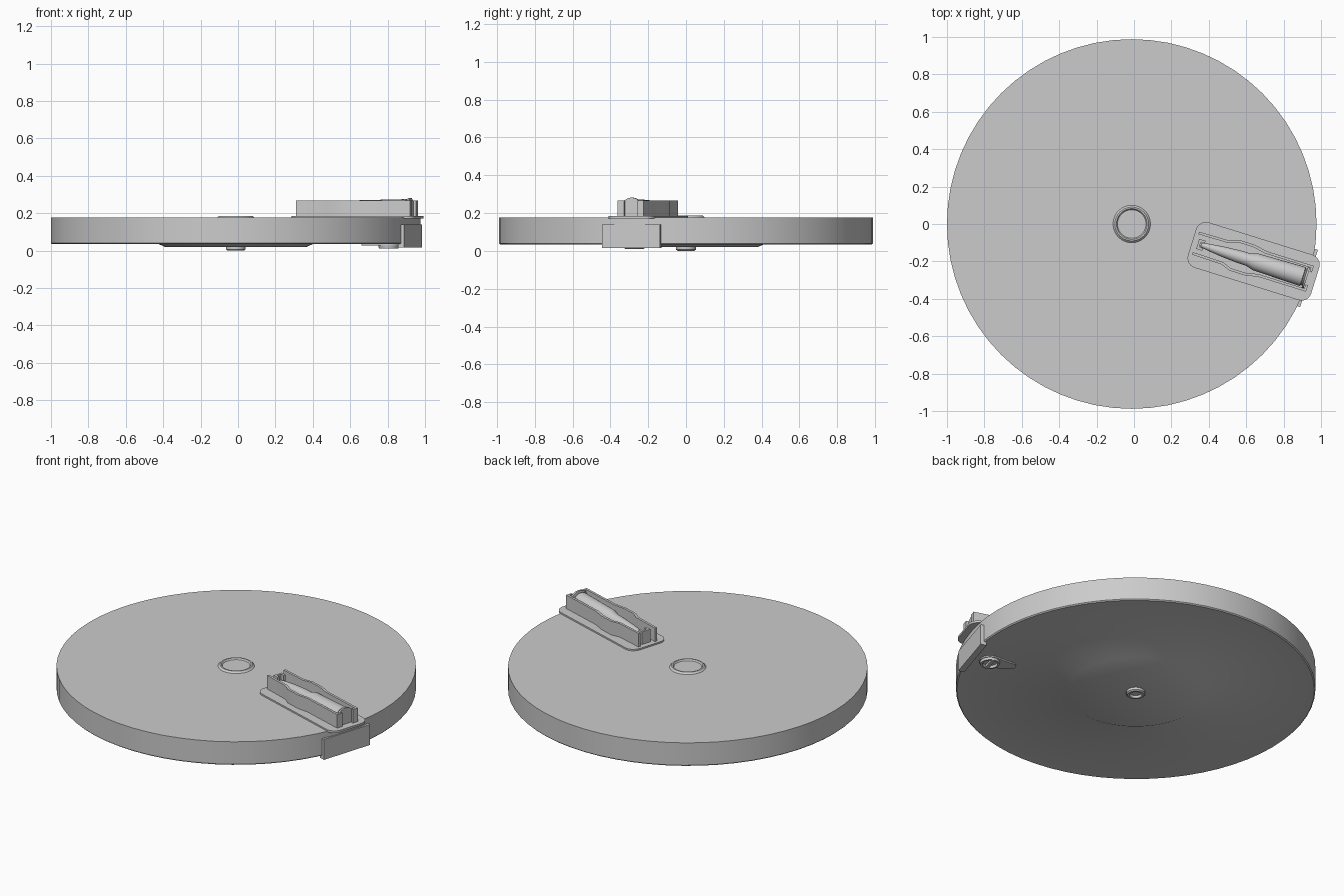
import bpy, bmesh, math
from mathutils import Matrix

if "Cube" in bpy.data.objects:
    bpy.data.objects.remove(bpy.data.objects["Cube"])

TILT = Matrix.Rotation(math.radians(-17.3), 4, 'Z')   # radial frame of the feed parts
DISC = Matrix.Translation((-0.012, 0, 0))


def finish(name, bm, matrix, smooth=True):
    bmesh.ops.remove_doubles(bm, verts=bm.verts, dist=1e-5)
    bmesh.ops.recalc_face_normals(bm, faces=bm.faces)
    me = bpy.data.meshes.new(name)
    bm.to_mesh(me)
    bm.free()
    ob = bpy.data.objects.new(name, me)
    bpy.context.collection.objects.link(ob)
    ob.matrix_world = matrix
    if smooth:
        bpy.ops.object.select_all(action='DESELECT')
        ob.select_set(True)
        bpy.context.view_layer.objects.active = ob
        bpy.ops.object.shade_smooth_by_angle(angle=math.radians(30))
    return ob


def lathe(name, profile, matrix, n=48):
    """Revolve (radius, height) points about local z."""
    bm = bmesh.new()
    rings = [[bm.verts.new((r * math.cos(2 * math.pi * i / n),
                            r * math.sin(2 * math.pi * i / n), z)) for i in range(n)]
             if r > 0 else [bm.verts.new((0, 0, z))] for r, z in profile]
    for a, b in zip(rings, rings[1:]):
        for i in range(n):
            j = (i + 1) % n
            loop = [a[i % len(a)], a[j % len(a)], b[j % len(b)], b[i % len(b)]]
            bm.faces.new(list(dict.fromkeys(loop)))
    return finish(name, bm, matrix)


def prism(name, outline, z0, z1, matrix=TILT, mirror=False):
    """Extrude a flat outline from z0 to z1."""
    bm = bmesh.new()
    face = bm.faces.new([bm.verts.new((x, y, z0)) for x, y in outline])
    res = bmesh.ops.extrude_face_region(bm, geom=[face])
    for v in res['geom']:
        if isinstance(v, bmesh.types.BMVert):
            v.co.z = z1
    ob = finish(name, bm, matrix)
    if mirror:
        m = ob.modifiers.new("mirror", 'MIRROR')
        m.use_axis = (False, True, False)
    return ob


def box(x0, x1, y0, y1):
    return [(x0, y0), (x1, y0), (x1, y1), (x0, y1)]


def arc(cx, cy, r, a0, a1, n):
    return [(cx + r * math.cos(math.radians(a0 + (a1 - a0) * i / n)),
             cy + r * math.sin(math.radians(a0 + (a1 - a0) * i / n))) for i in range(n + 1)]


# Main drum with raised ring on top and stepped underside
lathe("drum", [(0, 0.178), (0.076, 0.178), (0.082, 0.186), (0.09, 0.186), (0.1, 0.176),
               (0.988, 0.176), (0.988, 0.04), (0.982, 0.034), (0.41, 0.034), (0.38, 0.02),
               (0, 0.02)], DISC, 64)

# Central hub underneath, with a recess
lathe("hub", [(0, 0.03), (0.052, 0.03), (0.052, 0.006), (0.045, 0), (0.034, 0),
              (0.03, 0.014), (0, 0.014)], DISC, 32)

# Rounded base plate of the feed
r, u0, u1, w = 0.055, 0.325, 1.015, 0.127
plate = (arc(u1 - r, w - r, r, 0, 90, 6) + arc(u0 + r, w - r, r, 90, 180, 6)
         + arc(u0 + r, r - w, r, 180, 270, 6) + arc(u1 - r, r - w, r, 270, 360, 6))
prism("feed_plate", plate, 0.172, 0.185)

# Shaped side walls, turned inward at the outer end
outer = [(0.345, 0.064), (0.51, 0.067), (0.56, 0.086), (0.65, 0.086), (0.72, 0.072), (0.985, 0.072)]
inner = [(0.985, 0.036), (0.972, 0.036), (0.972, 0.058), (0.715, 0.058), (0.645, 0.072),
         (0.565, 0.072), (0.515, 0.053), (0.345, 0.05)]
prism("feed_walls", outer + inner, 0.18, 0.267, mirror=True)

# Small forked stop at the nose
prism("nose_stop", [(0.357, 0), (0.37, 0), (0.37, 0.014), (0.392, 0.014), (0.392, 0.028),
                    (0.357, 0.028)], 0.18, 0.262, mirror=True)

# Tapered round with rim, lying between the walls
lie = TILT @ Matrix.Translation((0, 0, 0.222)) @ Matrix.Rotation(math.radians(90), 4, 'Y')
lathe("tapered_round", [(0, 0.374), (0.011, 0.376), (0.019, 0.42), (0.028, 0.5), (0.033, 0.57),
                        (0.034, 0.58), (0.035, 0.64), (0.047, 0.68), (0.053, 0.945),
                        (0.046, 0.949), (0.046, 0.955), (0.06, 0.957), (0.06, 0.968),
                        (0, 0.968)], lie, 24)

# Flat plate on the rim
prism("rim_plate", box(0.945, 0.98, -0.16, 0.16), 0.016, 0.14)

# Latch under the drum: teardrop plate, ring and lever
drop = arc(0.85, -0.02, 0.06, -110, 110, 14) + arc(0.73, -0.02, 0.032, 110, 250, 8)
prism("latch_plate", drop, 0.026, 0.036)
spot = TILT @ Matrix.Translation((0.85, -0.02, 0))
lathe("latch_ring", [(0.038, 0.03), (0.056, 0.03), (0.052, 0.012), (0.042, 0.012), (0.038, 0.03)],
      spot, 24)
prism("latch_lever", box(0.84, 0.86, -0.07, 0.03), 0.01, 0.03)
